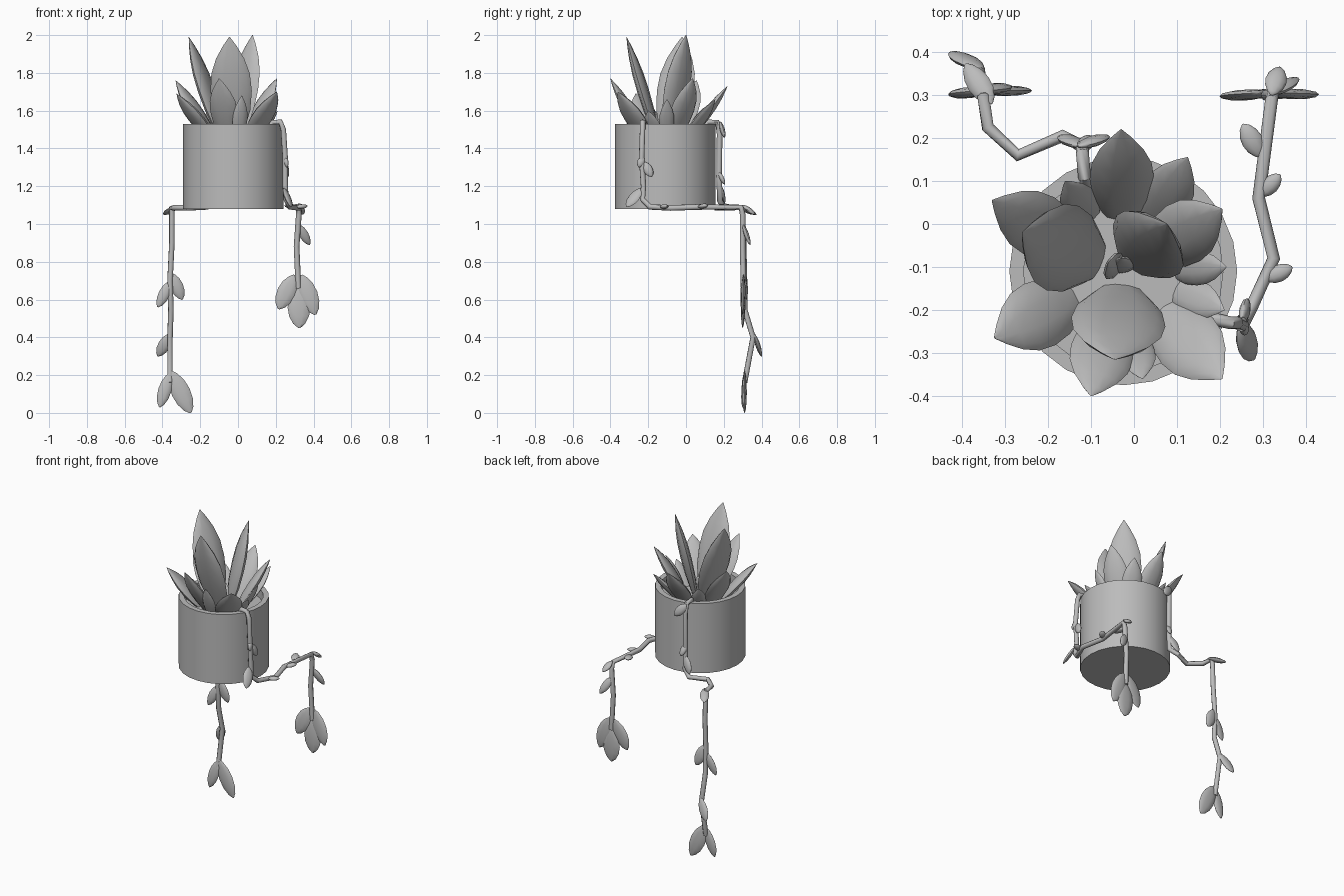
import bpy, bmesh, math
from mathutils import Vector

if "Cube" in bpy.data.objects:
    bpy.data.objects.remove(bpy.data.objects["Cube"], do_unlink=True)

grey = bpy.data.materials.new("plain grey")
grey.use_nodes = True
COLOR = (0.5, 0.5, 0.5, 1)
grey.diffuse_color = COLOR
grey.node_tree.nodes["Principled BSDF"].inputs["Base Color"].default_value = COLOR

POT = Vector((-0.025, -0.11, 0))


def finish(name, bm, angle=40):
    bmesh.ops.recalc_face_normals(bm, faces=bm.faces)
    mesh = bpy.data.meshes.new(name)
    bm.to_mesh(mesh)
    bm.free()
    mesh.materials.append(grey)
    obj = bpy.data.objects.new(name, mesh)
    bpy.context.collection.objects.link(obj)
    bpy.ops.object.select_all(action='DESELECT')
    obj.select_set(True)
    bpy.context.view_layer.objects.active = obj
    bpy.ops.object.shade_smooth_by_angle(angle=math.radians(angle))
    return obj


def loft(bm, rings):
    # Skin a list of vertex rings and cap both ends
    for a, b in zip(rings, rings[1:]):
        n = len(a)
        for i in range(n):
            bm.faces.new((a[i], a[(i + 1) % n], b[(i + 1) % n], b[i]))
    bm.faces.new(rings[0])
    bm.faces.new(rings[-1])


POINTED = [(0, .3), (.15, .6), (.32, .9), (.5, 1), (.66, .93), (.8, .68), (.92, .32), (1, .02)]
ROUNDED = [(0, .12), (.1, .5), (.28, .86), (.5, 1), (.72, .88), (.9, .53), (1, .1)]


def leaf(name, base, tip, width, thick, facing, shape):
    # Flattened almond swept from base to tip
    base, tip = Vector(base), Vector(tip)
    axis = tip - base
    side = axis.cross(Vector(facing)).normalized()
    out = side.cross(axis).normalized()
    bm = bmesh.new()
    rings = []
    for t, w in shape:
        ring = []
        for k in range(10):
            a = math.tau * k / 10
            ring.append(bm.verts.new(base + axis * t + side * (math.cos(a) * w * width / 2)
                                     + out * (math.sin(a) * w * thick / 2)))
        rings.append(ring)
    loft(bm, rings)
    return finish(name, bm, 60)


# Pot: lathed wall with a hollow top
bm = bmesh.new()
rings = []
for r, z in [(.265, 1.08), (.265, 1.53), (.232, 1.53), (.232, 1.47)]:
    rings.append([bm.verts.new(POT + Vector((r * math.cos(math.tau * k / 24),
                                            r * math.sin(math.tau * k / 24), z)))
                  for k in range(24)])
loft(bm, rings)
finish("pot", bm)

# Rosette: tip position, width, thickness, distance of base from the pot axis
rosette = {
    "tall_leaf": [((-.045, -.315, 1.99), .22, .06, .03), ((-.26, -.02, 1.99), .21, .06, .05),
                  ((.077, .0, 2.0), .2, .06, .02)],
    "middle_leaf": [((-.03, .22, 1.73), .15, .05, .1), ((.125, .155, 1.66), .12, .04, .1),
                    ((.205, .035, 1.77), .15, .05, .06), ((.205, -.36, 1.7), .16, .05, .1),
                    ((-.1, -.4, 1.77), .15, .05, .09), ((-.325, -.265, 1.69), .16, .05, .1),
                    ((-.33, .055, 1.76), .15, .05, .1)],
    "small_leaf": [((.215, -.1, 1.66), .08, .03, .1), ((.21, -.2, 1.6), .09, .03, .1),
                   ((.02, -.36, 1.68), .08, .03, .14), ((-.16, .1, 1.62), .09, .03, .12),
                   ((-.06, -.09, 1.62), .07, .03, .01), ((-.03, -.08, 1.6), .07, .03, .0)],
}
for name, leaves in rosette.items():
    for tip, width, thick, inset in leaves:
        outward = Vector((tip[0], tip[1], 0)) - POT
        outward.normalize()
        base = POT + outward * inset + Vector((0, 0, 1.42))
        leaf(name, base, tip, width, thick, outward, POINTED)


# Trailing stems
def stem(name, points):
    curve = bpy.data.curves.new(name, 'CURVE')
    curve.dimensions = '3D'
    curve.bevel_depth = .015
    curve.bevel_resolution = 2
    curve.use_fill_caps = True
    spline = curve.splines.new('POLY')
    spline.points.add(len(points) - 1)
    for p, co in zip(spline.points, points):
        p.co = (*co, 1)
    curve.materials.append(grey)
    obj = bpy.data.objects.new(name, curve)
    bpy.context.collection.objects.link(obj)
    bpy.ops.object.select_all(action='DESELECT')
    obj.select_set(True)
    bpy.context.view_layer.objects.active = obj
    bpy.ops.object.convert(target='MESH')
    bpy.ops.object.shade_smooth_by_angle(angle=math.radians(50))


stem("left_stem", [(.16, -.22, 1.45), (.18, -.22, 1.54), (.225, -.23, 1.54), (.24, -.23, 1.5),
                   (.25, -.235, 1.35), (.25, -.225, 1.2), (.255, -.23, 1.13), (.275, -.19, 1.09),
                   (.325, -.08, 1.085), (.29, .06, 1.09), (.32, .29, 1.09), (.322, .3, 1.05),
                   (.31, .3, .88), (.32, .305, .66)])
stem("right_stem", [(-.11, .08, 1.45), (-.115, .11, 1.54), (-.12, .165, 1.54), (-.12, .178, 1.48),
                    (-.12, .175, 1.25), (-.12, .18, 1.12), (-.165, .205, 1.09), (-.27, .16, 1.085),
                    (-.34, .225, 1.085), (-.35, .295, 1.085), (-.35, .3, 1.04), (-.35, .305, .9),
                    (-.36, .31, .7), (-.355, .31, .55), (-.36, .355, .4), (-.36, .31, .16)])

# Stem leaves: base, tip, width, facing
BACK, UP, SIDE = (0, 1, 0), (0, 0, 1), (1, 0, 0)
stem_leaves = [
    ((.25, -.225, 1.36), (.26, -.25, 1.3), .04, SIDE),
    ((.25, -.225, 1.33), (.265, -.18, 1.25), .05, SIDE),
    ((.245, -.235, 1.19), (.28, -.315, 1.09), .065, (1, -.6, .3)),
    ((.305, -.13, 1.09), (.368, -.1, 1.095), .04, UP),
    ((.293, .065, 1.09), (.34, .115, 1.1), .04, UP),
    ((.297, .155, 1.09), (.253, .232, 1.1), .05, UP),
    ((.32, .3, 1.1), (.34, .365, 1.05), .05, UP),
    ((.315, .3, 1.0), (.38, .34, .89), .05, BACK),
    ((.32, .305, .67), (.325, .3, .45), .12, BACK),
    ((.3, .305, .73), (.215, .295, .55), .1, BACK),
    ((.335, .305, .73), (.41, .3, .52), .1, BACK),
    ((-.13, .18, 1.54), (-.06, .205, 1.46), .055, BACK),
    ((-.12, .17, 1.28), (-.105, .205, 1.21), .04, BACK),
    ((-.12, .18, 1.21), (-.17, .205, 1.11), .055, BACK),
    ((-.392, .372, 1.05), (-.33, .28, 1.09), .055, UP),
    ((-.355, .31, .7), (-.425, .3, .56), .06, BACK),
    ((-.355, .31, .74), (-.295, .32, .6), .07, BACK),
    ((-.355, .36, .42), (-.425, .4, .3), .065, BACK),
    ((-.36, .31, .21), (-.415, .3, .03), .07, BACK),
    ((-.355, .31, .22), (-.25, .31, .0), .1, BACK),
]
for base, tip, width, facing in stem_leaves:
    leaf("stem_leaf", base, tip, width, .025, facing, ROUNDED)
